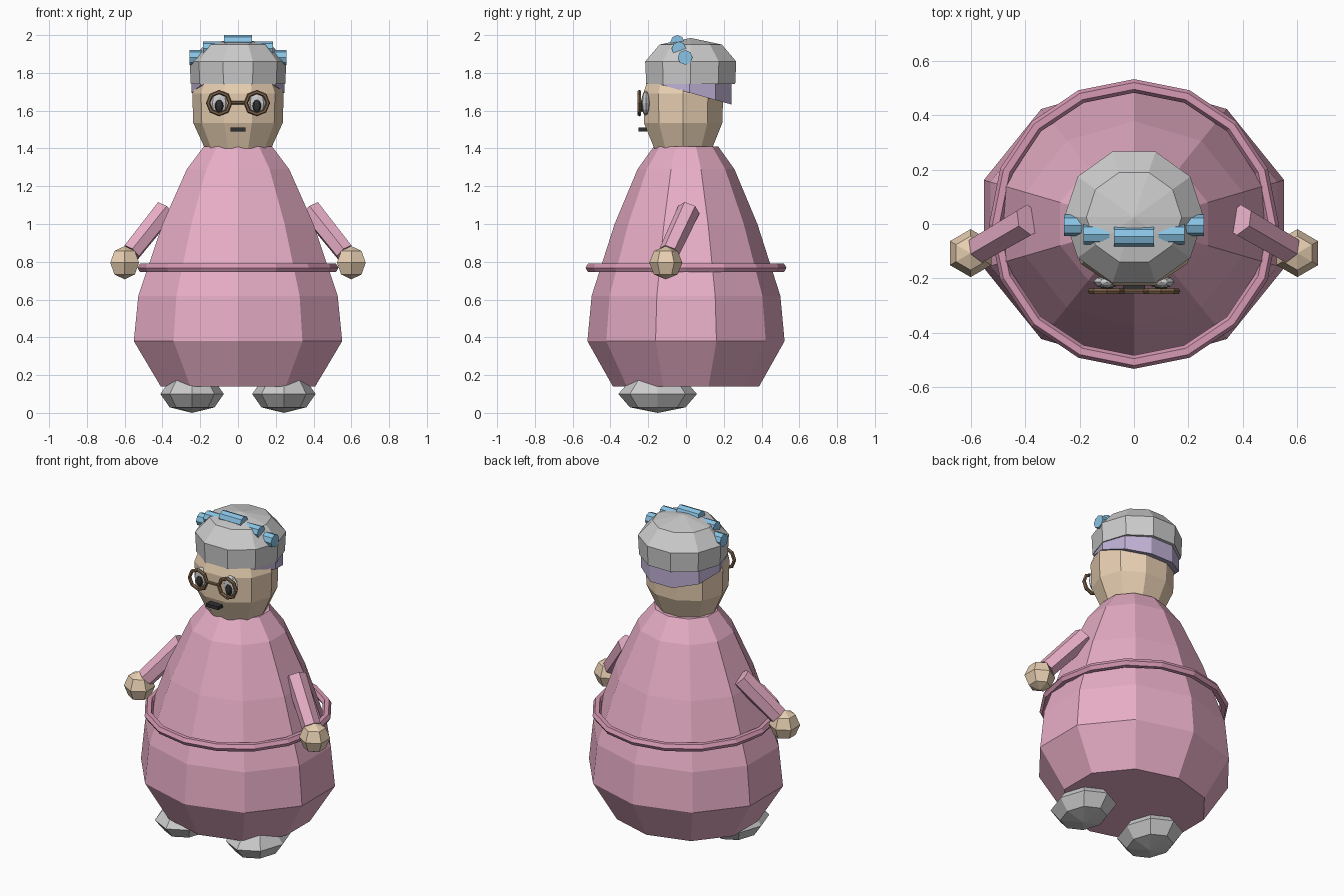
import bpy, bmesh, math
from mathutils import Vector, Matrix

if "Cube" in bpy.data.objects:
    bpy.data.objects.remove(bpy.data.objects["Cube"])


def mat(name, r, g, b):
    m = bpy.data.materials.new(name)
    m.diffuse_color = (r, g, b, 1)
    m.use_nodes = True
    m.node_tree.nodes["Principled BSDF"].inputs["Base Color"].default_value = m.diffuse_color
    return m


PINK = mat("pink", .80, .42, .56)
ROPE = mat("dark_pink", .68, .32, .45)
SKIN = mat("skin", .80, .62, .44)
HAIR = mat("lilac", .52, .44, .66)
BLUE = mat("blue", .25, .55, .78)
BROWN = mat("brown", .22, .13, .07)
BLACK = mat("black", .03, .03, .03)


def finish(name, bm, m=None):
    bmesh.ops.recalc_face_normals(bm, faces=bm.faces)
    me = bpy.data.meshes.new(name)
    bm.to_mesh(me)
    bm.free()
    ob = bpy.data.objects.new(name, me)
    bpy.context.collection.objects.link(ob)
    if m:
        me.materials.append(m)
    return ob


def lathe(name, prof, n, phase=0, sy=1, cy=0, m=None, tilt=0):
    """Stacked rings of (radius, z); tilt slopes the first ring along y."""
    bm = bmesh.new()
    rings = []
    for k, (r, z) in enumerate(prof):
        ring = []
        for i in range(n):
            a = math.radians(phase) + 2 * math.pi * i / n
            y = cy + r * sy * math.sin(a)
            ring.append(bm.verts.new((r * math.cos(a), y, z + (tilt * y if k == 0 else 0))))
        rings.append(ring)
    for a, b in zip(rings, rings[1:]):
        for i in range(n):
            j = (i + 1) % n
            bm.faces.new((a[i], a[j], b[j], b[i]))
    bm.faces.new(rings[0])
    bm.faces.new(rings[-1])
    bmesh.ops.remove_doubles(bm, verts=bm.verts, dist=1e-4)
    return finish(name, bm, m)


def ball(name, c, s, u, v, m=None):
    bm = bmesh.new()
    bmesh.ops.create_uvsphere(bm, u_segments=u, v_segments=v, radius=1,
                              matrix=Matrix.Translation(c) @ Matrix.Diagonal((*s, 1)))
    return finish(name, bm, m)


def rod(name, p, q, r1, r2, n, m=None):
    p, q = Vector(p), Vector(q)
    d = q - p
    bm = bmesh.new()
    bmesh.ops.create_cone(bm, cap_ends=True, segments=n, radius1=r1, radius2=r2, depth=d.length,
                          matrix=Matrix.Translation((p + q) / 2) @ d.to_track_quat('Z', 'Y').to_matrix().to_4x4())
    return finish(name, bm, m)


def torus(name, loc, R, r, n, k, m, rot=(0, 0, 0)):
    bpy.ops.mesh.primitive_torus_add(location=loc, rotation=rot, major_radius=R, minor_radius=r,
                                     major_segments=n, minor_segments=k)
    ob = bpy.context.object
    ob.name = name
    ob.data.materials.append(m)
    return ob


# Robe and belt
lathe("robe", [(.43, .14), (.58, .38), (.555, .62), (.42, 1.0), (.285, 1.29), (.19, 1.41)],
      10, 18, .9, 0, PINK)
torus("belt", (0, 0, .768), .507, .025, 16, 6, ROPE)

# Head, hair and towel cap
lathe("head", [(.175, 1.40), (.237, 1.535), (.242, 1.69), (.2, 1.8)], 10, 0, .92, -.015, SKIN)
lathe("hair", [(.245, 1.70), (.245, 1.79)], 10, 0, .96, .018, HAIR, tilt=-.28)
lathe("cap", [(.25, 1.74), (.256, 1.86), (.175, 1.95), (0, 1.985)], 10, 0, .99, .025)

# Mouth and glasses bridge
bm = bmesh.new()
bmesh.ops.create_cube(bm, size=1, matrix=Matrix.Translation((0, -.23, 1.50)) @ Matrix.Diagonal((.082, .045, .02, 1)))
finish("mouth", bm, BLACK)
rod("bridge", (-.04, -.247, 1.642), (.04, -.247, 1.642), .009, .009, 6, BROWN)

# Hair curlers
rod("curler_middle", (-.074, -.046, 1.963), (.074, -.046, 1.963), .037, .037, 8, BLUE)

for s, side in ((-1, "left"), (1, "right")):
    rod("curler_inner_" + side, (s * .09, -.038, 1.928), (s * .185, -.038, 1.928), .038, .038, 8, BLUE)
    rod("curler_outer_" + side, (s * .18, -.005, 1.882), (s * .257, -.005, 1.882), .039, .039, 8, BLUE)
    # Face details
    ball("eye_" + side, (s * .10, -.213, 1.64), (.05, .024, .065), 8, 6)
    ball("pupil_" + side, (s * .10, -.233, 1.625), (.023, .012, .033), 8, 6, BLACK)
    torus("lens_rim_" + side, (s * .10, -.247, 1.64), .059, .011, 8, 6, BROWN, (math.pi / 2, 0, 0))
    # Arms, hands and feet
    rod("sleeve_" + side, (s * .385, .015, 1.075), (s * .565, -.09, .85), .06, .055, 6, PINK)
    ball("hand_" + side, (s * .60, -.107, .795), (.088, .088, .088), 6, 4, SKIN)
    ball("slipper_" + side, (s * .243, -.15, .1), (.168, .208, .1), 8, 4)
